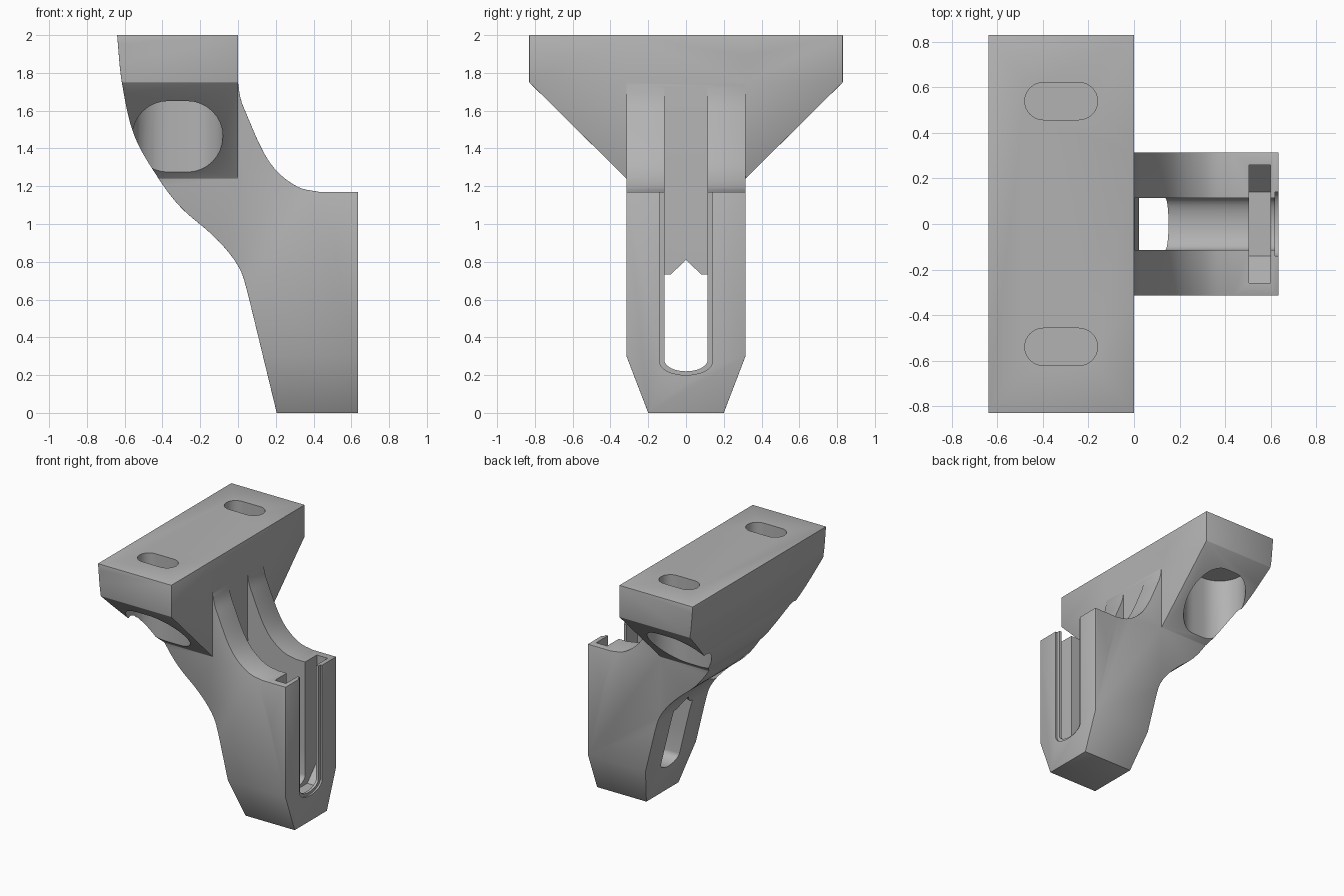
import bpy, bmesh, math
from mathutils import Vector

cube = bpy.data.objects.get("Cube")
if cube:
    bpy.data.objects.remove(cube, do_unlink=True)

grey = bpy.data.materials.new("light grey")
colour = (0.45, 0.45, 0.45, 1)
grey.diffuse_color = colour
grey.use_nodes = True
grey.node_tree.nodes["Principled BSDF"].inputs["Base Color"].default_value = colour


def prism(name, outline, low, high, axis):
    """Extrude a 2D outline along one axis (outline uses the other two, in order)."""
    def place(p, d):
        co = list(p)
        co.insert("xyz".index(axis), d)
        return Vector(co)
    bm = bmesh.new()
    face = bm.faces.new([bm.verts.new(place(p, low)) for p in outline])
    out = bmesh.ops.extrude_face_region(bm, geom=[face])
    verts = [v for v in out["geom"] if isinstance(v, bmesh.types.BMVert)]
    shift = place((0, 0), high - low)
    bmesh.ops.translate(bm, verts=verts, vec=shift)
    bmesh.ops.recalc_face_normals(bm, faces=bm.faces)
    mesh = bpy.data.meshes.new(name)
    bm.to_mesh(mesh)
    bm.free()
    mesh.materials.append(grey)
    obj = bpy.data.objects.new(name, mesh)
    bpy.context.collection.objects.link(obj)
    return obj


def apply_modifiers(obj):
    deps = bpy.context.evaluated_depsgraph_get()
    mesh = bpy.data.meshes.new_from_object(obj.evaluated_get(deps))
    obj.modifiers.clear()
    obj.data = mesh


def boolean(target, tool, operation="DIFFERENCE"):
    mod = target.modifiers.new("cut", "BOOLEAN")
    mod.object = tool
    mod.operation = operation
    mod.solver = "EXACT"
    apply_modifiers(target)
    bpy.data.objects.remove(tool, do_unlink=True)


def smooth_curve(points, steps=5):
    """Catmull-Rom curve through the points."""
    pts = [Vector(p) for p in points]
    pts = [2 * pts[0] - pts[1]] + pts + [2 * pts[-1] - pts[-2]]
    result = []
    for a, b, c, d in zip(pts, pts[1:], pts[2:], pts[3:]):
        for i in range(steps):
            t = i / steps
            result.append(0.5 * (2 * b + (c - a) * t + (2 * a - 5 * b + 4 * c - d) * t * t
                                 + (3 * b - a - 3 * c + d) * t ** 3))
    return result + [pts[-2]]


def stadium(cx, cy, half_length, radius, steps=16):
    """Rounded slot outline, long in x."""
    pts = []
    for side, start in ((1, -math.pi / 2), (-1, math.pi / 2)):
        for i in range(steps + 1):
            a = start + math.pi * i / steps
            pts.append((cx + side * (half_length - radius) + radius * math.cos(a),
                        cy + radius * math.sin(a)))
    return pts


def u_slot(half_width, bottom, sag, top):
    """Upright slot with a shallow curved bottom."""
    n = 12
    arc = []
    for i in range(n + 1):
        a = math.pi * i / n
        arc.append((-half_width * math.cos(a), bottom + sag * (1 - math.sin(a))))
    return arc + [(half_width, top), (-half_width, top)]


def mirrored(half):
    return half + [(-y, z) for y, z in reversed(half)]


# Body: side profile trimmed by the front outline
back = smooth_curve([(-0.64, 2), (-0.615, 1.75), (-0.55, 1.47), (-0.42, 1.24), (-0.3, 1.085),
                     (-0.15, 0.955), (-0.05, 0.85), (0.015, 0.75), (0.05, 0.64)])
front = smooth_curve([(0.43, 1.17), (0.32, 1.195), (0.21, 1.275), (0.13, 1.39),
                      (0.05, 1.57), (0.015, 1.66), (0, 1.75)])
profile = back + [(0.205, 0), (0.635, 0), (0.635, 1.17)] + front + [(0, 2)]
body = prism("wall_bracket", profile, -0.9, 0.9, "y")
outline = mirrored([(0.83, 2.1), (0.83, 1.75), (0.315, 1.24), (0.315, 0.3), (0.2, -0.0001)])
boolean(body, prism("front_outline", outline, -1, 1, "x"), "INTERSECT")
for side in (-1, 1):
    flank = sorted((side * 0.315, side * 1.0))
    boolean(body, prism("flank_cutter", [(0, -0.5), (1, -0.5), (1, 2.2), (0, 2.2)], *flank, "y"))

# Small edge chamfers
bevel = body.modifiers.new("edge", "BEVEL")
bevel.width = 0.012
bevel.segments = 2
bevel.limit_method = "ANGLE"
bevel.angle_limit = math.radians(40)
apply_modifiers(body)

# Open channel between the two ribs
channel = [(0.022, 0.5), (0.022, 0.9), (0.003, 1.25), (0.003, 1.9), (0.8, 1.9), (0.8, 0.5)]
boolean(body, prism("channel_cutter", channel, -0.115, 0.115, "y"))

# Through hole with a peaked roof and a curved floor
hole = u_slot(0.115, 0.22, 0.06, 0.7) + [(0, 0.81)]
hole = hole[:-2] + [(0, 0.81)] + [hole[-2]]
boolean(body, prism("hole_cutter", hole, -0.3, 0.8, "x"))

# Wide insert groove behind the front lips, and the stepped slot mouth
groove = mirrored([(0.26, 1.5), (0.26, 0.33), (0.14, 0.205)])
boolean(body, prism("groove_cutter", groove, 0.505, 0.6, "x"))
boolean(body, prism("mouth_cutter", u_slot(0.14, 0.2, 0.07, 1.5), 0.62, 0.8, "x"))

# Screw slots from above, and the wide pockets from below
for side in (-1, 1):
    boolean(body, prism("slot_cutter", stadium(-0.32, side * 0.54, 0.16, 0.082), 1.8, 2.2, "z"))
    boolean(body, prism("pocket_cutter", stadium(-0.32, side * 0.54, 0.24, 0.19), 0.9, 1.78, "z"))

# Smooth curves, sharp edges
bpy.ops.object.select_all(action="DESELECT")
body.select_set(True)
bpy.context.view_layer.objects.active = body
bpy.ops.object.shade_smooth_by_angle(angle=math.radians(30))
